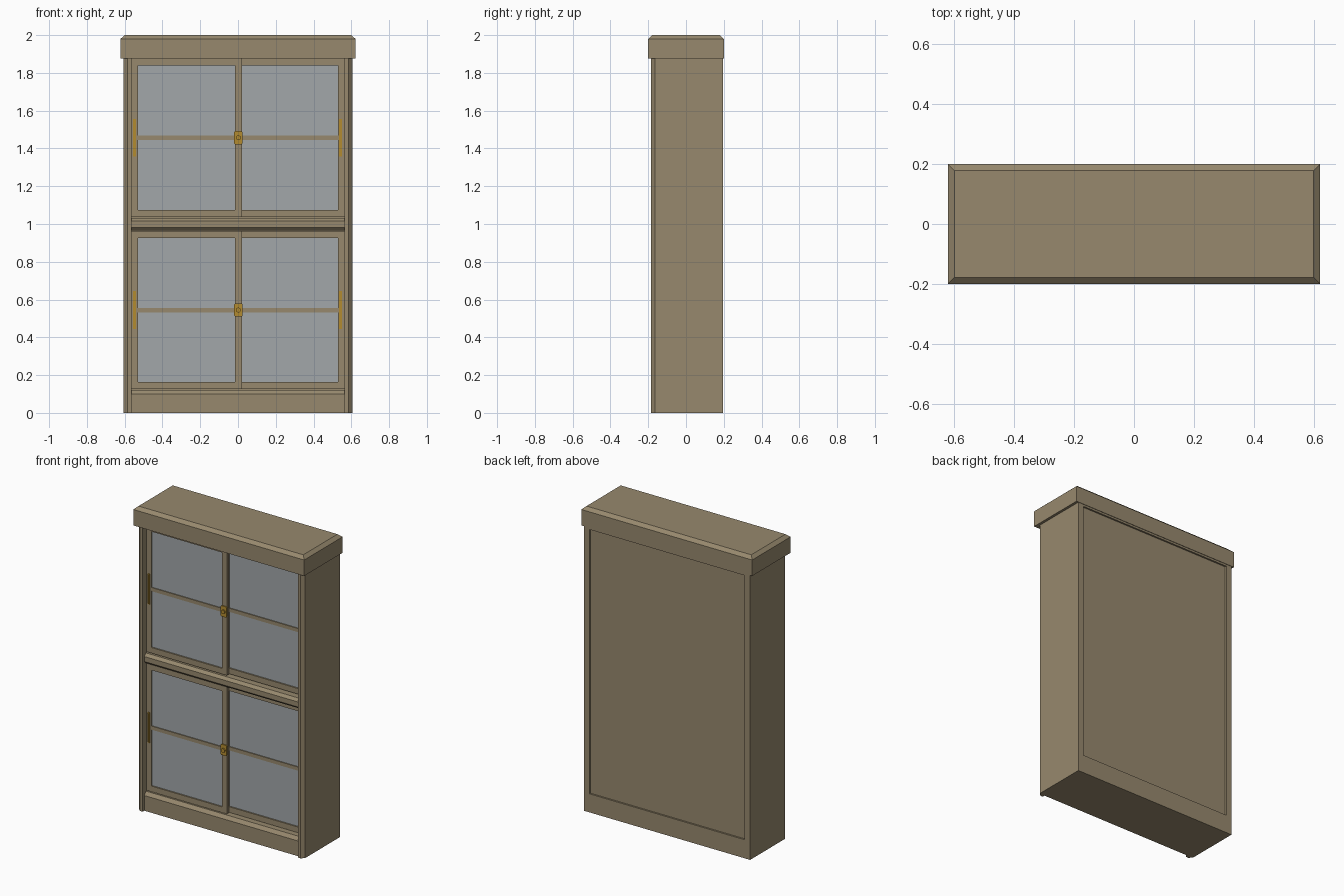
import bpy, bmesh, math
from mathutils import Vector

if "Cube" in bpy.data.objects:
    bpy.data.objects.remove(bpy.data.objects["Cube"])


def material(name, rgb):
    m = bpy.data.materials.new(name)
    m.diffuse_color = (*rgb, 1)
    m.use_nodes = True
    m.node_tree.nodes["Principled BSDF"].inputs["Base Color"].default_value = m.diffuse_color
    return m


WOOD = material("wood", (0.31, 0.25, 0.155))
GLASS = material("glass", (0.36, 0.39, 0.40))
BRASS = material("brass", (0.45, 0.26, 0.03))


def finish(name, bm, mat):
    bmesh.ops.recalc_face_normals(bm, faces=bm.faces)
    mesh = bpy.data.meshes.new(name)
    bm.to_mesh(mesh)
    bm.free()
    mesh.materials.append(mat)
    ob = bpy.data.objects.new(name, mesh)
    bpy.context.collection.objects.link(ob)
    return ob


def prism(name, points, direction, mat=WOOD):
    """Extrude a closed outline along a direction."""
    bm = bmesh.new()
    face = bm.faces.new([bm.verts.new(p) for p in points])
    ext = bmesh.ops.extrude_face_region(bm, geom=[face])
    verts = [g for g in ext["geom"] if isinstance(g, bmesh.types.BMVert)]
    bmesh.ops.translate(bm, verts=verts, vec=Vector(direction))
    return finish(name, bm, mat)


def box(name, x0, x1, y0, y1, z0, z1, mat=WOOD):
    return prism(name, [(x0, y0, z0), (x1, y0, z0), (x1, y1, z0), (x0, y1, z0)],
                 (0, 0, z1 - z0), mat)


def rail(name, profile):
    """Extrude a (y, z) profile across the width between the sides."""
    return prism(name, [(-0.566, y, z) for y, z in profile], (1.132, 0, 0))


# Side panels with chamfered front corner
for s, side in ((-1, "left"), (1, "right")):
    outline = [(0.565, -0.185), (0.585, -0.185), (0.605, -0.165),
               (0.605, 0.197), (0.565, 0.197)]
    prism(side + "_side", [(s * x, y, 0) for x, y in outline], (0, 0, 1.885))

# Base and middle shelf, with sloped front edges
rail("base", [(-0.168, 0), (-0.168, 0.10), (-0.15, 0.122), (0.197, 0.122), (0.197, 0)])
rail("middle_shelf", [(-0.15, 0.965), (-0.168, 0.982), (-0.168, 1.015),
                      (-0.15, 1.032), (0.18, 1.032), (0.18, 0.965)])

# Back panel set in under the top back rail
box("back_panel", -0.566, 0.566, 0.172, 0.186, 0.12, 1.88)
box("back_top_rail", -0.566, 0.566, 0.17, 0.197, 1.862, 1.885)

# Cornice with chamfered top edge
bm = bmesh.new()
rings = []
for x, y, z in ((0.622, 0.2, 1.875), (0.622, 0.2, 1.98), (0.6, 0.178, 2.0)):
    rings.append([bm.verts.new((a * x, b * y, z))
                  for a, b in ((-1, -1), (1, -1), (1, 1), (-1, 1))])
bm.faces.new(rings[0])
bm.faces.new(rings[2])
for lo, hi in zip(rings, rings[1:]):
    for i in range(4):
        j = (i + 1) % 4
        bm.faces.new((lo[i], lo[j], hi[j], hi[i]))
finish("cornice", bm, WOOD)


def door(name, x0, x1, y, z0, z1):
    """Sliding glazed door whose front face lies at y."""
    w, h, back = 0.035, 0.037, y + 0.022
    mid = (z0 + z1) / 2
    box(name + "_left_stile", x0, x0 + w, y, back, z0, z1)
    box(name + "_right_stile", x1 - w, x1, y, back, z0, z1)
    box(name + "_bottom_rail", x0 + w, x1 - w, y, back, z0, z0 + h)
    box(name + "_top_rail", x0 + w, x1 - w, y, back, z1 - h, z1)
    box(name + "_glazing_bar", x0 + w, x1 - w, y + 0.003, back - 0.003,
        mid - 0.012, mid + 0.012)
    box(name + "_glass", x0 + w, x1 - w, y + 0.009, y + 0.013, z0 + h, z1 - h, GLASS)


def pull(name, x, y, z):
    """Slim brass pull: back plate with a raised grip."""
    box(name + "_plate", x - 0.008, x + 0.008, y - 0.004, y, z - 0.1, z + 0.1, BRASS)
    box(name + "_grip", x - 0.003, x + 0.003, y - 0.009, y - 0.004,
        z - 0.095, z + 0.095, BRASS)


def latch(name, x, y, z):
    """Brass lock plate with clipped corners and a round barrel."""
    a, b, c = 0.023, 0.035, 0.006
    pts = [(-a + c, -b), (a - c, -b), (a, -b + c), (a, b - c),
           (a - c, b), (-a + c, b), (-a, b - c), (-a, -b + c)]
    prism(name + "_plate", [(x + p, y, z + q) for p, q in pts], (0, -0.008, 0), BRASS)
    ring = [(x + 0.013 * math.cos(k * math.tau / 16), y - 0.008,
             z + 0.013 * math.sin(k * math.tau / 16)) for k in range(16)]
    prism(name + "_barrel", ring, (0, -0.008, 0), BRASS)


# Two tiers of sliding doors: left in front, right behind
for tier, z0, z1 in (("lower", 0.126, 0.963), ("upper", 1.038, 1.875)):
    mid = (z0 + z1) / 2
    door(tier + "_left_door", -0.565, 0.02, -0.145, z0, z1)
    door(tier + "_right_door", -0.02, 0.565, -0.118, z0, z1)
    pull(tier + "_left_pull", -0.548, -0.145, mid)
    pull(tier + "_right_pull", 0.543, -0.118, mid)
    latch(tier + "_latch", 0.002, -0.145, mid)
